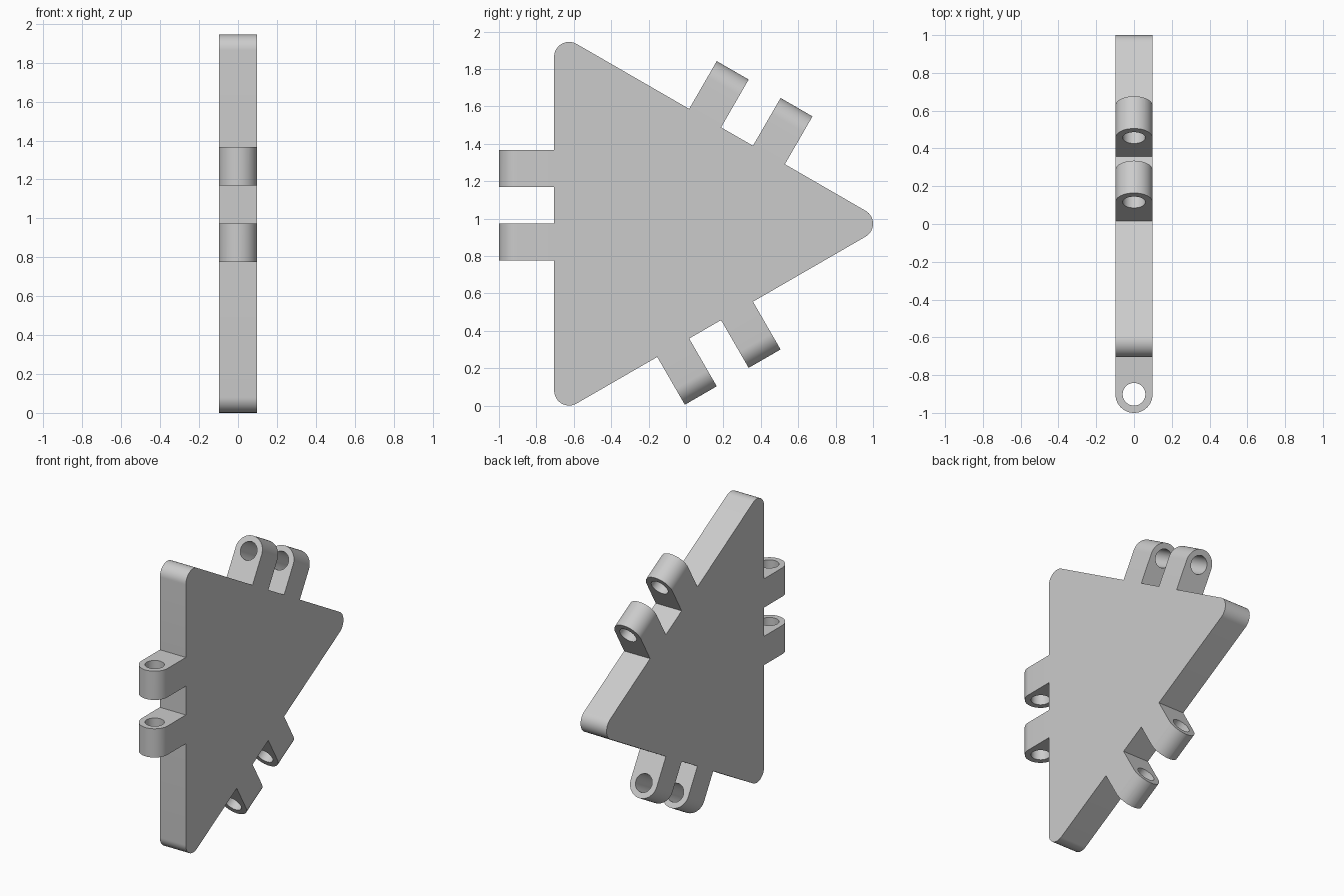
import bpy, bmesh
from math import sin, cos, pi, radians
from mathutils import Vector, Matrix

if "Cube" in bpy.data.objects:
    bpy.data.objects.remove(bpy.data.objects["Cube"])

CENTRE = Vector((0, -0.11, 0.9725))   # middle of the triangle
W = 0.197                             # plate thickness and lug width
H = W / 2
CORNER_R = 0.08                       # rounded corners
HALF = 0.892                          # half distance between corner centres
APOTHEM = HALF / 3 ** 0.5
EDGE = APOTHEM + CORNER_R             # centre to plate edge
TIP = 0.89                            # centre to lug tip
PIN = TIP - H                         # centre to hole axis
HOLE_R = 0.06


def side(k):
    """Maps (x, outward, along edge) coordinates of side k into world space."""
    a = radians(180 + 120 * k)
    out, along = Vector((0, cos(a), sin(a))), Vector((0, sin(a), -cos(a)))
    return lambda x, r, t: CENTRE + Vector((x, 0, 0)) + out * r + along * t


def prism(bm, pts, vec):
    """Closed solid: a flat outline pushed along vec."""
    base = bm.faces.new([bm.verts.new(p) for p in pts])
    new = bmesh.ops.extrude_face_region(bm, geom=[base], use_keep_orig=True)
    verts = [g for g in new["geom"] if isinstance(g, bmesh.types.BMVert)]
    bmesh.ops.translate(bm, vec=vec, verts=verts)


def make_object(name, bm):
    bmesh.ops.recalc_face_normals(bm, faces=bm.faces)
    mesh = bpy.data.meshes.new(name)
    bm.to_mesh(mesh)
    bm.free()
    ob = bpy.data.objects.new(name, mesh)
    bpy.context.collection.objects.link(ob)
    return ob


# Plate outline: two square lugs per side, then the rounded corner
outline = []
for k in range(3):
    at = side(k)
    for t0, t1 in ((2 * W, W), (0, -W)):
        outline += [at(-H, EDGE, t0), at(-H, TIP, t0), at(-H, TIP, t1), at(-H, EDGE, t1)]
    for i in range(17):
        a = radians(120) * i / 16
        outline.append(at(-H, APOTHEM + CORNER_R * cos(a), -HALF - CORNER_R * sin(a)))
bm = bmesh.new()
prism(bm, outline, Vector((W, 0, 0)))
plate = make_object("hinged_triangle_plate", bm)

# Cutters: round the lug ends and drill the pin holes
bm = bmesh.new()
for k in range(3):
    at = side(k)
    vec = at(0, 0, 0.8) - at(0, 0, 0)
    arc = [at(-H * cos(pi * i / 24), PIN + H * sin(pi * i / 24), -0.3) for i in range(25)]
    box = [at(x, r, -0.3) for x, r in ((0.2, PIN), (0.2, 1.0), (-0.2, 1.0), (-0.2, PIN))]
    prism(bm, arc + box, vec)
    prism(bm, [at(HOLE_R * cos(2 * pi * i / 40), PIN + HOLE_R * sin(2 * pi * i / 40), -0.3)
               for i in range(40)], vec)
cutter = make_object("lug_cutter", bm)
cutter.hide_render = True

bpy.context.view_layer.objects.active = plate
plate.select_set(True)
mod = plate.modifiers.new("lugs", "BOOLEAN")
mod.operation = "DIFFERENCE"
mod.solver = "EXACT"
mod.object = cutter
bpy.ops.object.modifier_apply(modifier=mod.name)
bpy.data.objects.remove(cutter)
bpy.ops.object.shade_smooth_by_angle(angle=radians(30))
